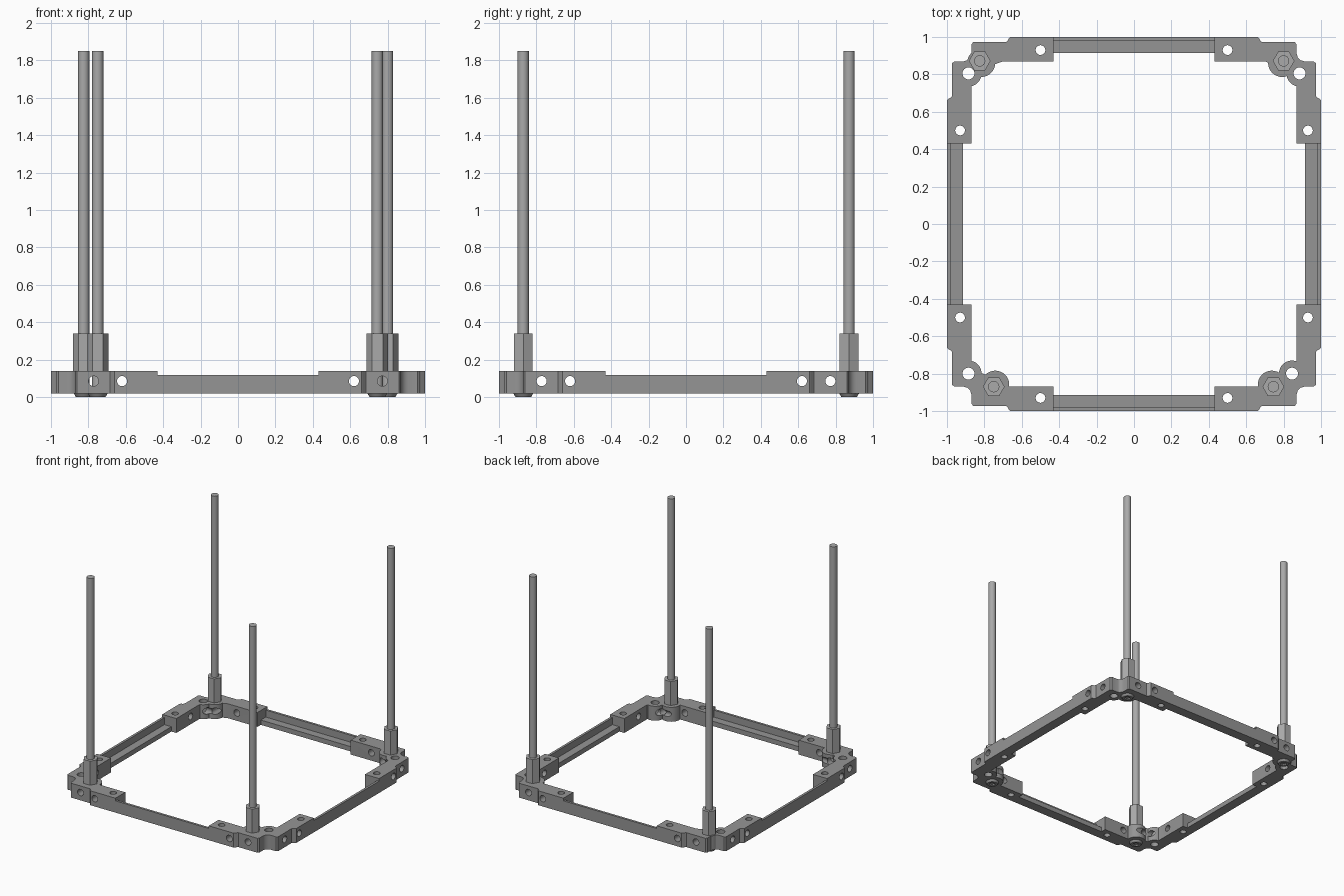
import bpy, bmesh
from math import pi, radians, cos, sin
from mathutils import Matrix, Vector

if "Cube" in bpy.data.objects:
    bpy.data.objects.remove(bpy.data.objects["Cube"])

Z0, Z1 = 0.02, 0.14


def material(name, g):
    m = bpy.data.materials.new(name)
    m.diffuse_color = (g, g, g, 1)
    m.use_nodes = True
    m.node_tree.nodes["Principled BSDF"].inputs["Base Color"].default_value = m.diffuse_color
    return m


DARK = material("dark_grey", 0.30)
STEEL = material("steel_grey", 0.40)


def obj_from(bm, name, mat):
    bmesh.ops.recalc_face_normals(bm, faces=bm.faces)
    me = bpy.data.meshes.new(name)
    bm.to_mesh(me)
    bm.free()
    me.materials.append(mat)
    ob = bpy.data.objects.new(name, me)
    bpy.context.collection.objects.link(ob)
    return ob


def extrude(name, pts, vec, mat=DARK):
    bm = bmesh.new()
    f = bm.faces.new([bm.verts.new(p) for p in pts])
    r = bmesh.ops.extrude_face_region(bm, geom=[f])
    bmesh.ops.translate(bm, vec=vec, verts=[v for v in r["geom"] if isinstance(v, bmesh.types.BMVert)])
    return obj_from(bm, name, mat)


def cyl(name, a, b, r, r2=None, n=24, mat=DARK):
    a, b = Vector(a), Vector(b)
    bm = bmesh.new()
    rot = (b - a).to_track_quat('Z', 'Y').to_matrix().to_4x4()
    bmesh.ops.create_cone(bm, cap_ends=True, segments=n, radius1=r, radius2=r if r2 is None else r2,
                          depth=(b - a).length, matrix=Matrix.Translation((a + b) / 2) @ rot)
    return obj_from(bm, name, mat)


def hexagon(name, x, y, z, height, r, mat):
    pts = [(x + r * cos(k * pi / 3), y + r * sin(k * pi / 3), z) for k in range(6)]
    return extrude(name, pts, (0, 0, height), mat)


def select(ob):
    bpy.ops.object.select_all(action='DESELECT')
    ob.select_set(True)
    bpy.context.view_layer.objects.active = ob


def boolean(ob, other, op):
    m = ob.modifiers.new("bool", 'BOOLEAN')
    m.operation, m.object, m.solver = op, other, 'EXACT'
    select(ob)
    bpy.ops.object.modifier_apply(modifier=m.name)
    bpy.data.objects.remove(other)


def smooth(ob):
    select(ob)
    bpy.ops.object.shade_smooth_by_angle(angle=radians(32))


# L-shaped corner outline, in the positive quadrant
OUTLINE = [(0.43, 1), (0.66, 1), (0.668, 0.994), (0.675, 0.98), (0.685, 0.972), (0.86, 0.972),
           (0.87, 0.96), (0.87, 0.91), (0.875, 0.892), (0.892, 0.875), (0.91, 0.87),
           (0.96, 0.87), (0.972, 0.86), (0.972, 0.685), (0.98, 0.675), (0.994, 0.668),
           (1, 0.66), (1, 0.43), (0.87, 0.43), (0.87, 0.73)]
INNER_END = [(0.70, 0.87), (0.43, 0.87)]

# name, x side, y side, standoff centre, corner hole centre
CORNERS = [("back_right", 1, 1, (0.80, 0.872), (0.885, 0.805)),
           ("back_left", -1, 1, (0.825, 0.872), (0.885, 0.805)),
           ("front_left", -1, -1, (0.75, 0.87), (0.885, 0.80)),
           ("front_right", 1, -1, (0.745, 0.87), (0.845, 0.80))]

for name, sx, sy, post, hole in CORNERS:
    def P(x, y, z):
        return (sx * x, sy * y, z)

    px, py = post
    # corner bracket with a web across its inside, plus two rounded bosses
    web = [(hole[0] - 0.03, hole[1] - 0.02), (px + 0.02, py - 0.055)]
    block = extrude(name + "_corner", [P(x, y, Z0) for x, y in OUTLINE + web + INNER_END], (0, 0, Z1 - Z0))
    for (x, y), r in (((px - 0.008, py - 0.011), 0.075), (hole, 0.07)):
        boolean(block, cyl("boss", P(x, y, Z0), P(x, y, Z1), r, n=32), 'UNION')

    # vertical screw holes
    for x, y, r in ((0.5, 0.93, 0.026), (0.93, 0.5, 0.026), (*hole, 0.032)):
        boolean(block, cyl("cut", P(x, y, -0.1), P(x, y, 0.3), r), 'DIFFERENCE')
    # side holes through both arms
    for d in (0.62, 0.772):
        boolean(block, cyl("cut", P(d, 0.6, 0.085), P(d, 1.1, 0.085), 0.027), 'DIFFERENCE')
        boolean(block, cyl("cut", P(0.6, d, 0.085), P(1.1, d, 0.085), 0.027), 'DIFFERENCE')
    smooth(block)

    # hexagonal standoff and tall rod
    hexagon(name + "_standoff", sx * px, sy * py, Z1, 0.20, 0.058, STEEL)
    smooth(cyl(name + "_rod", P(px, py, Z0), P(px, py, 1.85), 0.03, mat=STEEL))
    # bolt head underneath, with a hexagonal socket
    bolt = cyl(name + "_bolt", P(px, py, 0), P(px, py, 0.018), 0.042, 0.052)
    boolean(bolt, hexagon("cut", sx * px, sy * py, -0.02, 0.032, 0.025, DARK), 'DIFFERENCE')
    smooth(bolt)

# stepped rails between the corners
RAIL = [(1, Z0), (1, 0.118), (0.98, 0.118), (0.98, 0.06), (0.915, 0.06), (0.915, Z0)]
for k, name in enumerate(("right", "back", "left", "front")):
    rail = extrude(name + "_rail", [(d, -0.43, z) for d, z in RAIL], (0, 0.86, 0))
    rail.data.transform(Matrix.Rotation(k * pi / 2, 4, 'Z'))
